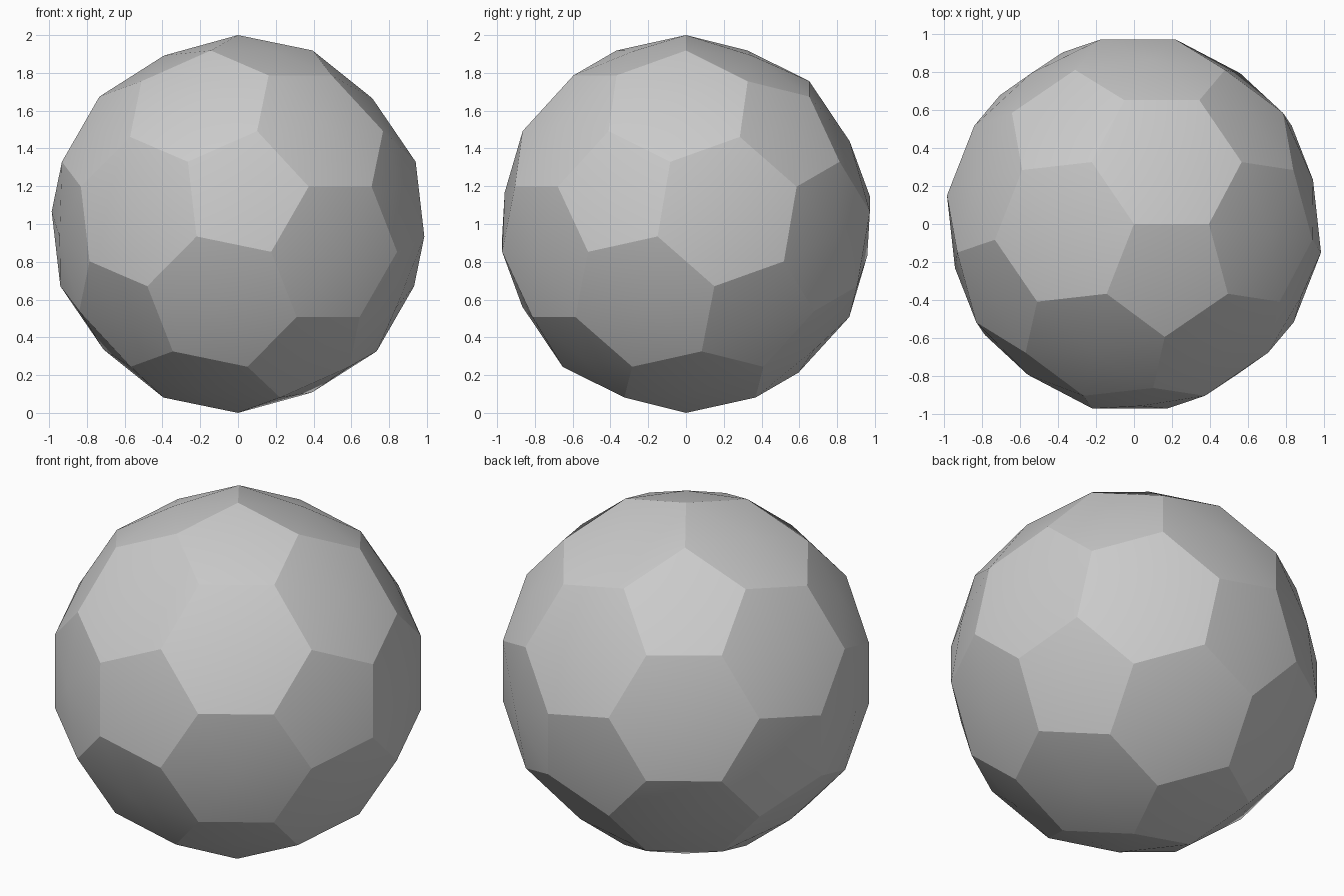
import bpy, bmesh, math
from mathutils import Matrix, Vector

if "Cube" in bpy.data.objects:
    bpy.data.objects.remove(bpy.data.objects["Cube"])

# Icosahedron, truncated at one third of every edge
ico = bmesh.new()
bmesh.ops.create_icosphere(ico, subdivisions=1, radius=1)
ico.verts.ensure_lookup_table()
points = [v.co.lerp(e.other_vert(v).co, 1 / 3).normalized()
          for v in ico.verts for e in v.link_edges]

# Orientation: one corner straight up, a pentagon edge running towards +x,
# with that pentagon on the -y (front) side
a = ico.verts[0]
b = a.link_edges[0].other_vert(a)
up = a.co.lerp(b.co, 1 / 3).normalized()
shared = [e.other_vert(a) for e in a.link_edges
          if e.other_vert(a) in {f.other_vert(b) for f in b.link_edges}]
for c in shared:
    side = a.co.lerp(c.co, 1 / 3).normalized()
    x = (side - up * side.dot(up)).normalized()
    y = up.cross(x)
    if y.dot(a.co) < 0:
        break
turn = Matrix((x, y, up))
ico.free()

# Ball: pentagon and hexagon panels
bm = bmesh.new()
for p in points:
    bm.verts.new(turn @ p)
bmesh.ops.convex_hull(bm, input=bm.verts)
bmesh.ops.dissolve_limit(bm, angle_limit=0.1, verts=bm.verts, edges=bm.edges)
bmesh.ops.recalc_face_normals(bm, faces=bm.faces)

# Gently puffed panels: raise each panel's centre
for v in bmesh.ops.poke(bm, faces=bm.faces)["verts"]:
    v.co = v.co.normalized() * 0.975
bmesh.ops.translate(bm, verts=bm.verts, vec=Vector((0, 0, 1)))
mesh = bpy.data.meshes.new("panelled_ball")
bm.to_mesh(mesh)
bm.free()
ball = bpy.data.objects.new("panelled_ball", mesh)
bpy.context.collection.objects.link(ball)

# Smooth inside each panel, sharp seams between panels
bpy.context.view_layer.objects.active = ball
ball.select_set(True)
bpy.ops.object.shade_smooth_by_angle(angle=math.radians(15))
